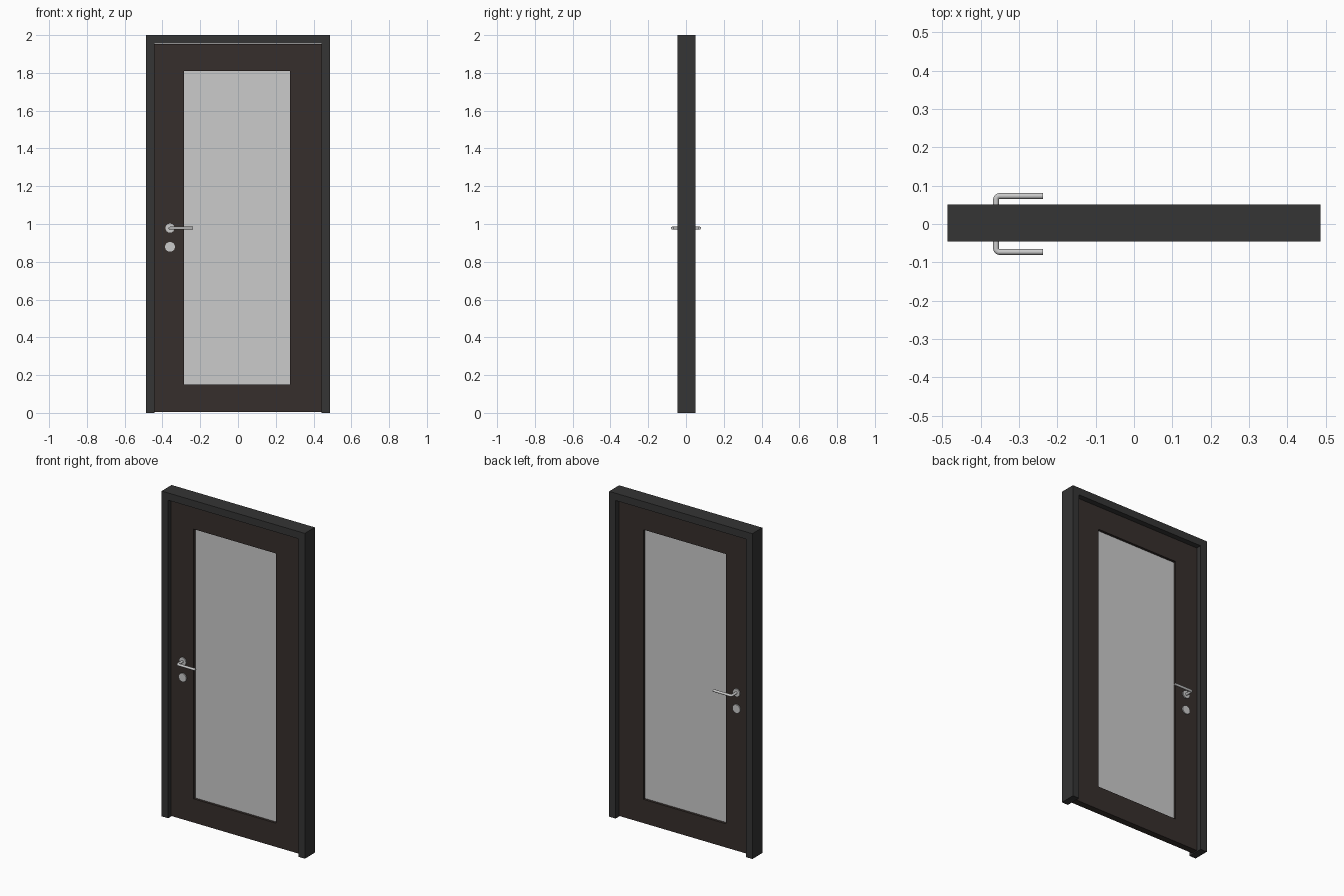
import bpy, bmesh, math
from mathutils import Matrix, Vector

if "Cube" in bpy.data.objects:
    bpy.data.objects.remove(bpy.data.objects["Cube"])


def material(name, color):
    m = bpy.data.materials.new(name)
    m.diffuse_color = color
    m.use_nodes = True
    m.node_tree.nodes["Principled BSDF"].inputs["Base Color"].default_value = m.diffuse_color
    return m


def finish(bm, name, mat=None):
    bmesh.ops.recalc_face_normals(bm, faces=bm.faces)
    me = bpy.data.meshes.new(name)
    bm.to_mesh(me)
    bm.free()
    ob = bpy.data.objects.new(name, me)
    bpy.context.collection.objects.link(ob)
    if mat:
        me.materials.append(mat)
    return ob


def extrude(name, quads, y0, y1, mat):
    """Thicken a set of connected x/z polygons from y0 to y1."""
    bm = bmesh.new()
    for poly in quads:
        bm.faces.new([bm.verts.new((x, y0, z)) for x, z in poly])
    bmesh.ops.remove_doubles(bm, verts=bm.verts, dist=1e-5)
    ext = bmesh.ops.extrude_face_region(bm, geom=bm.faces[:], use_keep_orig=True)
    moved = [v for v in ext["geom"] if isinstance(v, bmesh.types.BMVert)]
    bmesh.ops.translate(bm, verts=moved, vec=(0, y1 - y0, 0))
    return finish(bm, name, mat)


def rect(x0, x1, z0, z1):
    return [(x0, z0), (x1, z0), (x1, z1), (x0, z1)]


def mirror_y(ob):
    ob.modifiers.new("both_sides", 'MIRROR').use_axis = (False, True, False)


def smooth(ob):
    bpy.ops.object.select_all(action='DESELECT')
    ob.select_set(True)
    bpy.context.view_layer.objects.active = ob
    bpy.ops.object.shade_smooth_by_angle(angle=math.radians(40))


frame_mat = material("dark_frame", (0.035, 0.035, 0.035, 1))
leaf_mat = material("dark_brown", (0.037, 0.028, 0.025, 1))
glass_mat = material("glass", (0.6, 0.6, 0.6, 0.6))
metal_mat = material("metal", (0.6, 0.6, 0.6, 1))

# Door frame: two jambs and a head in one U profile
W, IN, TOP = 0.487, 0.443, 1.955
extrude("door_frame", [[(-W, 0), (-IN, 0), (-IN, TOP), (IN, TOP),
                        (IN, 0), (W, 0), (W, 2), (-W, 2)]], -0.046, 0.051, frame_mat)

# Door leaf: mitred ring around the glazed opening
outer = rect(-0.441, 0.441, 0.005, 1.953)
inner = rect(-0.287, 0.274, 0.151, 1.809)
ring = [[outer[i], outer[(i + 1) % 4], inner[(i + 1) % 4], inner[i]] for i in range(4)]
extrude("door_leaf", ring, -0.02, 0.02, leaf_mat)

# Glass pane
extrude("glass_pane", [inner], -0.005, 0.005, glass_mat)

# Round plates for the handle and the lock
HX, HZ, HY = -0.36, 0.978, 0.073
for name, z, r in (("handle_rosette", HZ, 0.024), ("lock_rosette", 0.879, 0.026)):
    bm = bmesh.new()
    bmesh.ops.create_cone(bm, cap_ends=True, segments=32, radius1=r, radius2=r, depth=0.008,
                          matrix=Matrix.Translation((HX, -0.023, z)) @ Matrix.Rotation(math.pi / 2, 4, 'X'))
    ob = finish(bm, name, metal_mat)
    mirror_y(ob)
    smooth(ob)

# Lever handle: a round bar bent through a tight elbow
R, BEND, SEG = 0.0075, 0.009, 20
path = [Vector((HX, -0.015, HZ))]
for i in range(7):
    a = math.radians(15 * i)
    path.append(Vector((HX + BEND * (1 - math.cos(a)), -HY + BEND * (1 - math.sin(a)), HZ)))
path.append(Vector((-0.238, -HY, HZ)))
bm = bmesh.new()
rings = []
for i, p in enumerate(path):
    t = (path[min(i + 1, len(path) - 1)] - path[max(i - 1, 0)]).normalized()
    if i == 1:
        t = Vector((0, -1, 0))
    if i == len(path) - 2:
        t = Vector((1, 0, 0))
    side = t.cross(Vector((0, 0, 1)))
    rings.append([bm.verts.new(p + R * (math.cos(a) * side + math.sin(a) * Vector((0, 0, 1))))
                  for a in (2 * math.pi * k / SEG for k in range(SEG))])
for a, b in zip(rings, rings[1:]):
    for k in range(SEG):
        n = (k + 1) % SEG
        bm.faces.new((a[k], a[n], b[n], b[k]))
bm.faces.new(rings[0])
bm.faces.new(rings[-1])
lever = finish(bm, "lever_handle", metal_mat)
mirror_y(lever)
smooth(lever)
